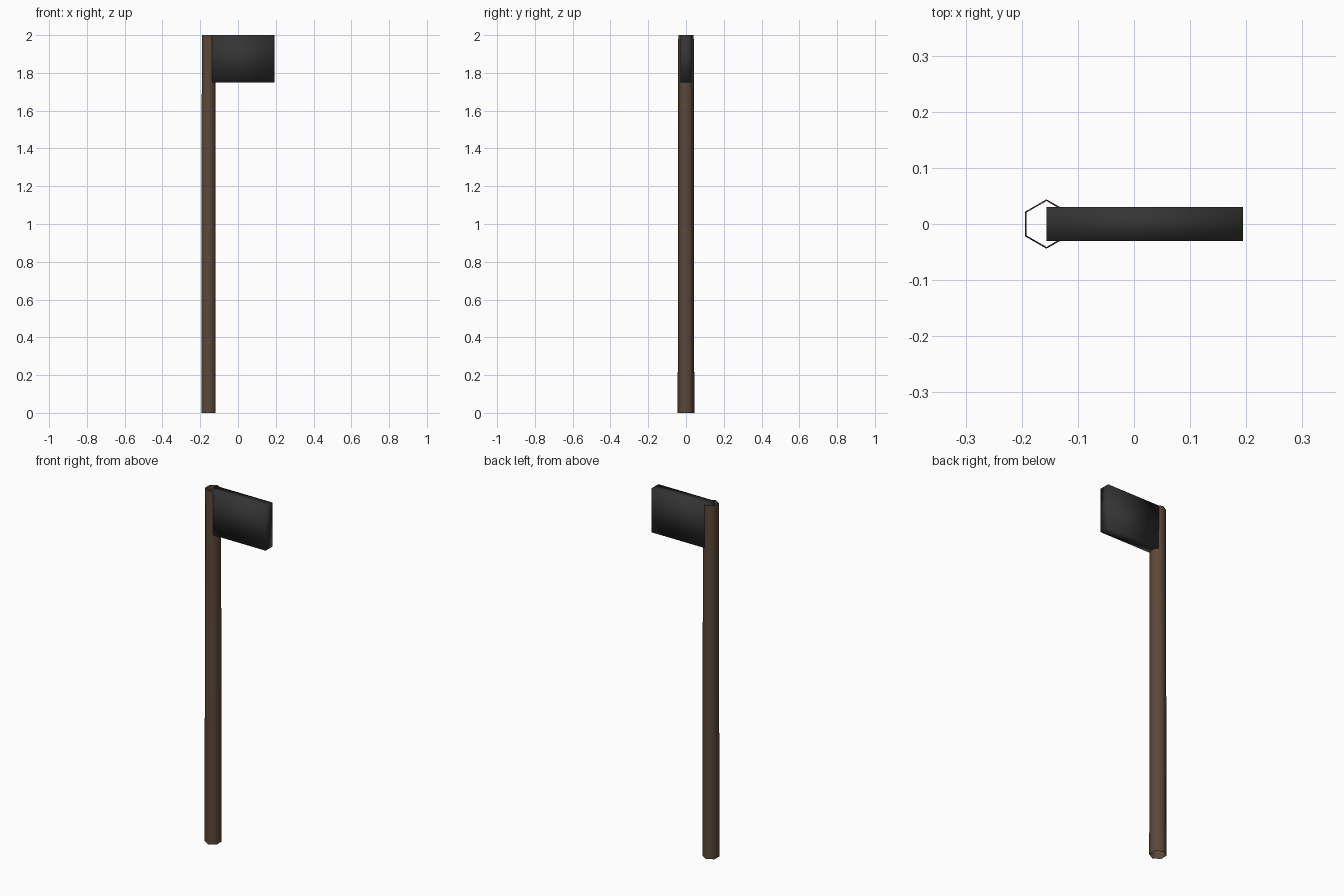
import bpy
import math

cube = bpy.data.objects.get("Cube")
if cube:
    bpy.data.objects.remove(cube, do_unlink=True)


def material(name, color):
    mat = bpy.data.materials.new(name)
    mat.use_nodes = True
    mat.diffuse_color = color
    mat.node_tree.nodes["Principled BSDF"].inputs["Base Color"].default_value = color
    return mat


def finish(name, mat):
    obj = bpy.context.object
    obj.name = obj.data.name = name
    obj.data.materials.append(mat)
    bpy.ops.object.transform_apply(location=True, rotation=True, scale=True)
    bpy.ops.object.shade_smooth()
    return obj


brown = material("brown wood", (0.105, 0.065, 0.04, 1))
charcoal = material("charcoal", (0.034, 0.034, 0.034, 1))

# Post: tapered six-sided tube, open at both ends
bpy.ops.mesh.primitive_cone_add(vertices=6, radius1=0.044, radius2=0.041, depth=2,
                                end_fill_type='NOTHING', location=(-0.156, 0, 1))
finish("post", brown)

# Flag: solid slab whose inner end sits in the middle of the post
bpy.ops.mesh.primitive_cube_add(size=1, location=(0.019, 0, 1.875))
bpy.context.object.scale = (0.35, 0.06, 0.25)
finish("flag", charcoal)
